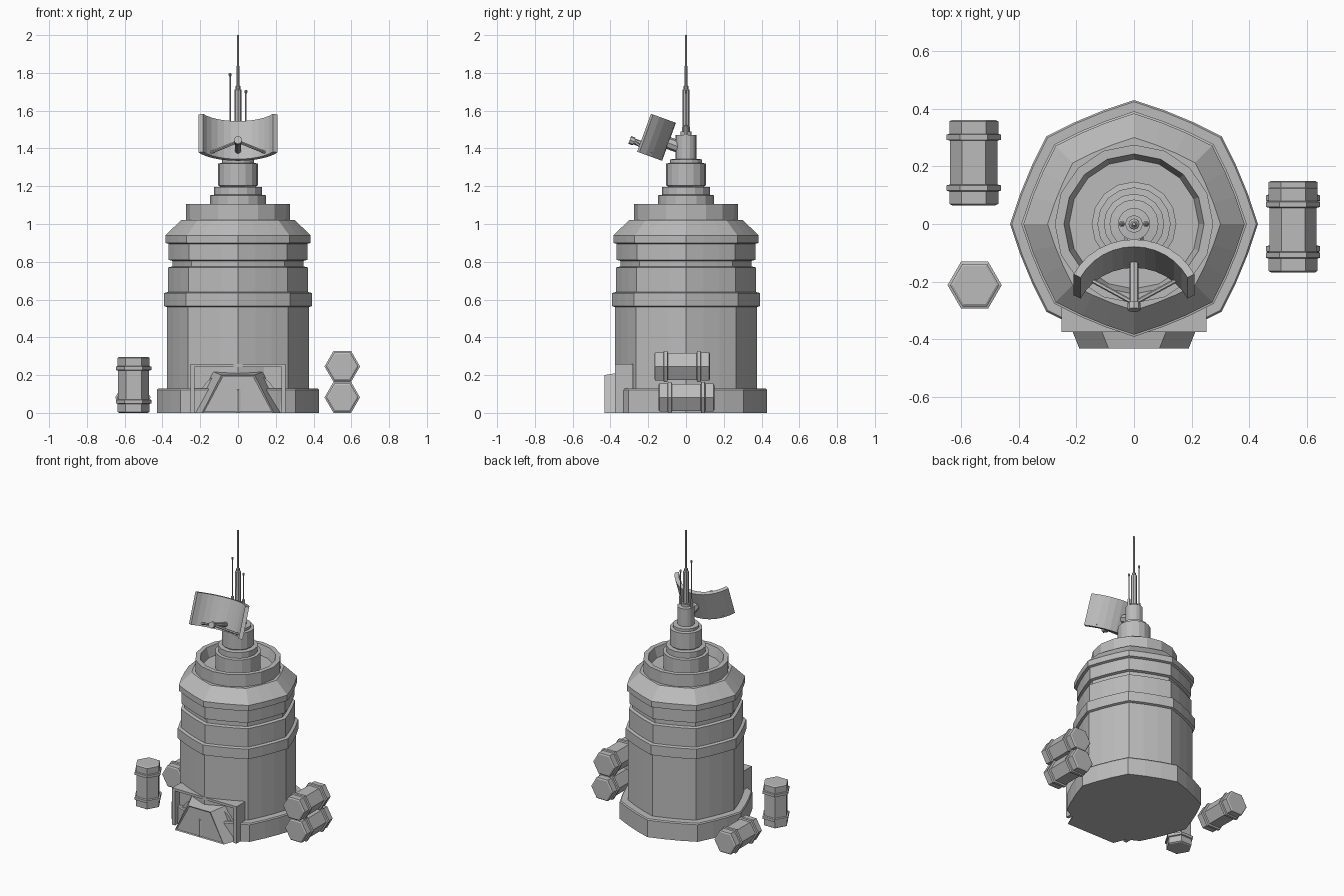
import bpy, bmesh, math
from mathutils import Vector, Matrix

cube = bpy.data.objects.get("Cube")
if cube:
    bpy.data.objects.remove(cube, do_unlink=True)

GREY = (0.5, 0.5, 0.5, 1)
grey = bpy.data.materials.new("plain_grey")
grey.use_nodes = True
grey.diffuse_color = GREY
grey.node_tree.nodes["Principled BSDF"].inputs["Base Color"].default_value = GREY


def finish(name, bm):
    bmesh.ops.recalc_face_normals(bm, faces=bm.faces)
    mesh = bpy.data.meshes.new(name)
    bm.to_mesh(mesh)
    bm.free()
    mesh.materials.append(grey)
    ob = bpy.data.objects.new(name, mesh)
    bpy.context.collection.objects.link(ob)
    return ob


def loft(name, rings, matrix=Matrix()):
    """Skin a list of equal-length point rings and cap both ends."""
    bm = bmesh.new()
    loops = [[bm.verts.new(matrix @ Vector(p)) for p in ring] for ring in rings]
    n = len(loops[0])
    for a, b in zip(loops, loops[1:]):
        for i in range(n):
            j = (i + 1) % n
            bm.faces.new((a[i], a[j], b[j], b[i]))
    bm.faces.new(loops[0][::-1])
    bm.faces.new(loops[-1])
    return finish(name, bm)


def circle(sides):
    return [(math.cos(math.tau * i / sides), math.sin(math.tau * i / sides)) for i in range(sides)]


def lathe(name, outline, profile, matrix=Matrix()):
    return loft(name, [[(x * r, y * r, z) for x, y in outline] for r, z in profile], matrix)


def rod(name, a, b, radius, sides=8):
    a, b = Vector(a), Vector(b)
    turn = (b - a).to_track_quat('Z', 'Y').to_matrix().to_4x4()
    return lathe(name, circle(sides), [(radius, 0), (radius, (b - a).length)],
                 Matrix.Translation(a) @ turn)


def box(name, lo, hi):
    rings = [[(lo[0], lo[1], z), (hi[0], lo[1], z), (hi[0], hi[1], z), (lo[0], hi[1], z)]
             for z in (lo[2], hi[2])]
    return loft(name, rings)


# Octagon with softened corners, a corner on each axis
octagon = []
for k in range(8):
    for offset, r in ((-15, 0.95), (0, 1), (15, 0.95)):
        a = math.radians(45 * k + offset)
        octagon.append((r * math.cos(a), r * math.sin(a)))

# Tower
lathe("base_plinth", octagon, [(.43, 0), (.43, .12), (.424, .128), (.37, .128)])
lathe("tower_body", octagon, [
    (.375, .1), (.375, .56), (.391, .565), (.391, .635), (.37, .64), (.37, .77),
    (.348, .775), (.348, .805), (.367, .81), (.367, .895), (.384, .9), (.384, .94),
    (.3, 1.022), (.26, 1.022)])

# Roof well with stepped turret
lathe("roof_turret", circle(16), [
    (.275, 1.0), (.275, 1.107), (.243, 1.107), (.225, 1.04), (.147, 1.04), (.147, 1.152),
    (.127, 1.155), (.127, 1.195), (.095, 1.197), (.105, 1.205), (.105, 1.32),
    (.085, 1.323), (.085, 1.342), (.056, 1.345), (.056, 1.47), (.03, 1.472), (.03, 1.49)])

# Masts
lathe("main_mast", circle(8), [
    (.02, 1.48), (.019, 1.71), (.012, 1.715), (.012, 1.73), (.007, 1.735), (.006, 2.0)])
for name, x, top in (("right_whip", -.042, 1.8), ("left_whip", .042, 1.71)):
    lathe(name, circle(6), [
        (.011, 1.46), (.011, 1.52), (.004, 1.525), (.004, top - .02),
        (.007, top - .015), (.007, top - .003), (.003, top)], Matrix.Translation((x, 0, 0)))

# Curved dish, tilted back, open to the front
half, outer, inner = math.radians(63), .235, .208
tilt = Matrix.Translation((0, -.09, 1.435)) @ Matrix.Rotation(math.radians(-20), 4, 'X')
rings = []
for i in range(13):
    a = -half + 2 * half * i / 12
    s, c = math.sin(a), math.cos(a)
    rings.append([(r * s, r * c - outer, z)
                  for r, z in ((outer, -.107), (inner, -.107), (inner, .107), (outer, .107))])
loft("dish_reflector", rings, tilt)
rod("dish_arm", (0, -.11, 1.435), (0, 0, 1.395), .033)

# Receiver on three struts
tip = Vector((0, -.275, 1.437))
rod("receiver_boom", tip, (0, -.115, 1.38), .016)
rod("receiver_knob", (0, -.298, 1.445), tip, .022)
for side, x in (("left", .165), ("right", -.165)):
    rod(side + "_strut", tip, (x, -.185, 1.37), .008, 6)

# Doorway frame, back panel and arch
for side, x in (("left", .24), ("right", -.24)):
    box(side + "_door_post", (x - .011, -.375, 0), (x + .011, -.28, .26))
box("door_lintel", (-.25, -.375, .243), (.25, -.28, .26))
box("door_back", (-.235, -.325, 0), (.235, -.28, .25))
arch = [(.232 * math.cos(math.pi * i / 12), .235 * math.sin(math.pi * i / 12)) for i in range(13)]
loft("door_arch", [[(x, y, z) for x, z in arch] for y in (-.3, -.345)])

# Tapered porch with an inset front panel
bm = bmesh.new()
porch = []
for y, low, high, top in ((-.31, .238, .137, .22), (-.432, .19, .088, .2)):
    porch.append([bm.verts.new(p) for p in
                  ((-low, y, 0), (low, y, 0), (high, y, top), (-high, y, top))])
back, front = porch
for i in range(4):
    j = (i + 1) % 4
    bm.faces.new((back[i], back[j], front[j], front[i]))
bm.faces.new(back[::-1])
face = bm.faces.new(front)
bmesh.ops.recalc_face_normals(bm, faces=bm.faces)
bmesh.ops.inset_region(bm, faces=[face], thickness=.012, depth=-.006)
finish("door_porch", bm)

# Hexagonal barrels with two hoops each
lying = Matrix.Rotation(math.radians(-90), 4, 'X')
barrel_profile = [(.076, -.148), (.085, -.143), (.085, -.1), (.094, -.097), (.094, -.079),
                  (.082, -.076)]
barrel_profile += [(r, -z) for r, z in reversed(barrel_profile)]
for name, place, turn in (
        ("standing_barrel", (-.553, -.212, .148), Matrix()),
        ("rear_barrel", (-.556, .213, .082), lying),
        ("lower_barrel", (.552, .002, .082), lying),
        ("upper_barrel", (.552, -.02, .246), lying)):
    lathe(name, circle(6), barrel_profile, Matrix.Translation(place) @ turn)
